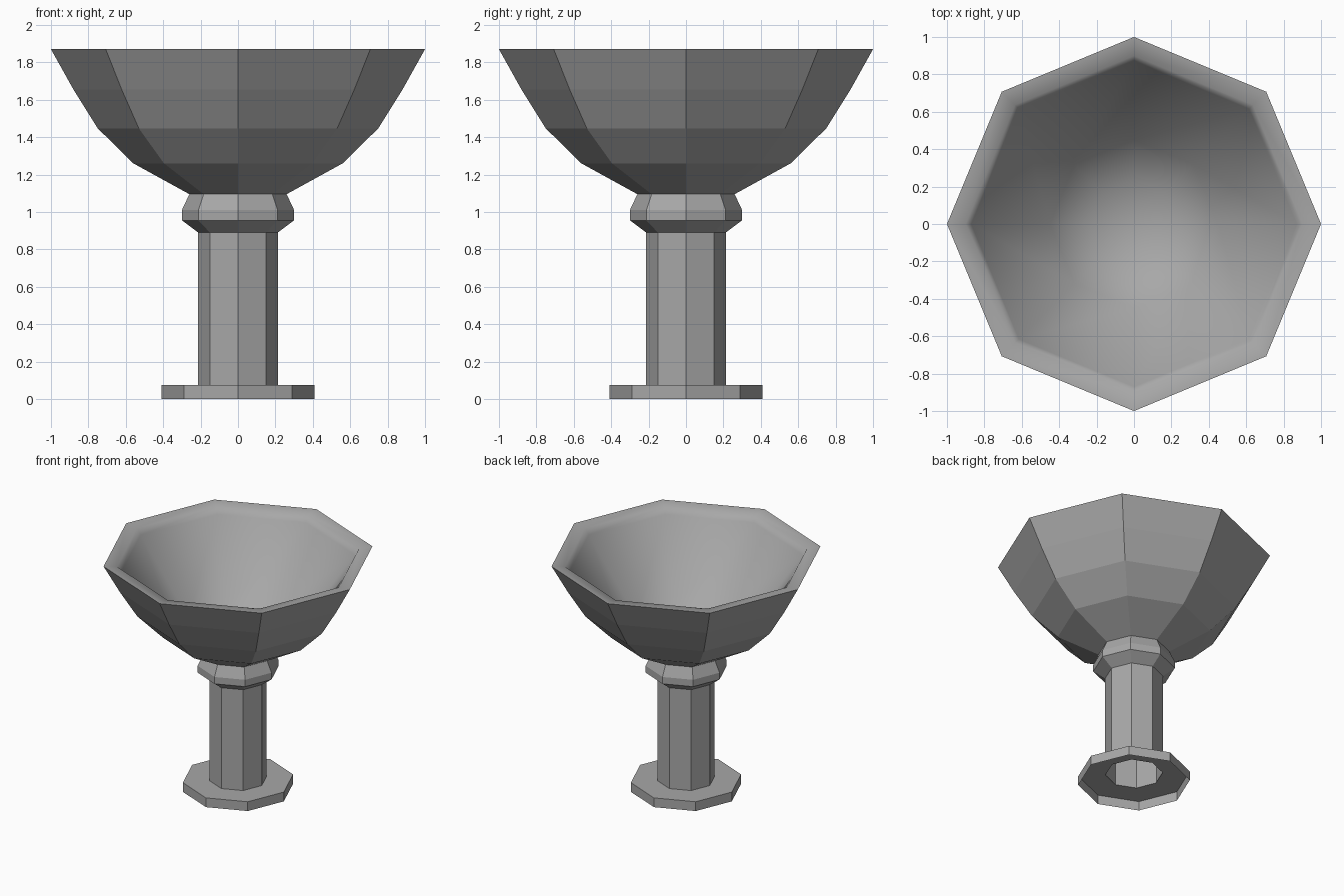
import bpy, bmesh, math

SIDES = 8

cube = bpy.data.objects.get("Cube")
if cube:
    bpy.data.objects.remove(cube, do_unlink=True)

stone = bpy.data.materials.new("grey_stone")
stone.use_nodes = True
colour = (0.39, 0.39, 0.39, 1)
stone.diffuse_color = colour
stone.node_tree.nodes["Principled BSDF"].inputs["Base Color"].default_value = colour


def lathe(name, profile, smooth_from=None):
    """Turn (radius, z) points into an octagonal shell; bands from smooth_from on are smooth."""
    bm = bmesh.new()
    rings = []
    for r, z in profile:
        if r == 0:
            rings.append([bm.verts.new((0, 0, z))] * SIDES)
        else:
            angles = [math.tau * i / SIDES for i in range(SIDES)]
            rings.append([bm.verts.new((r * math.cos(a), r * math.sin(a), z)) for a in angles])
    for band, (low, high) in enumerate(zip(rings, rings[1:])):
        for i in range(SIDES):
            j = (i + 1) % SIDES
            corners = dict.fromkeys((low[i], low[j], high[j], high[i]))
            face = bm.faces.new(list(corners))
            face.smooth = smooth_from is not None and band >= smooth_from
    # keep the border between flat and smooth faces crisp
    for edge in bm.edges:
        if len({f.smooth for f in edge.link_faces}) > 1:
            edge.smooth = False
    mesh = bpy.data.meshes.new(name)
    bm.to_mesh(mesh)
    bm.free()
    mesh.materials.append(stone)
    obj = bpy.data.objects.new(name, mesh)
    bpy.context.collection.objects.link(obj)
    return obj


# Octagonal foot: side wall and top plate, open underneath
lathe("base", [(0.41, 0), (0.41, 0.075), (0.21, 0.075)])

# Hollow stem rising from the hole in the foot
lathe("stem", [(0.213, 0.075), (0.213, 0.89)])

# Bulging collar under the bowl
lathe("collar", [(0.213, 0.89), (0.3, 0.955), (0.3, 1.01), (0.26, 1.095)])

# Faceted bowl outside, then smooth rim and inside
outside = [(0.26, 1.095), (0.56, 1.26), (0.75, 1.447), (0.88, 1.655), (1, 1.87)]
inside = [(0.9, 1.86), (0.87, 1.81), (0.45, 1.27), (0.24, 1.13), (0, 1.12)]
lathe("bowl", outside + inside, smooth_from=len(outside) - 1)
